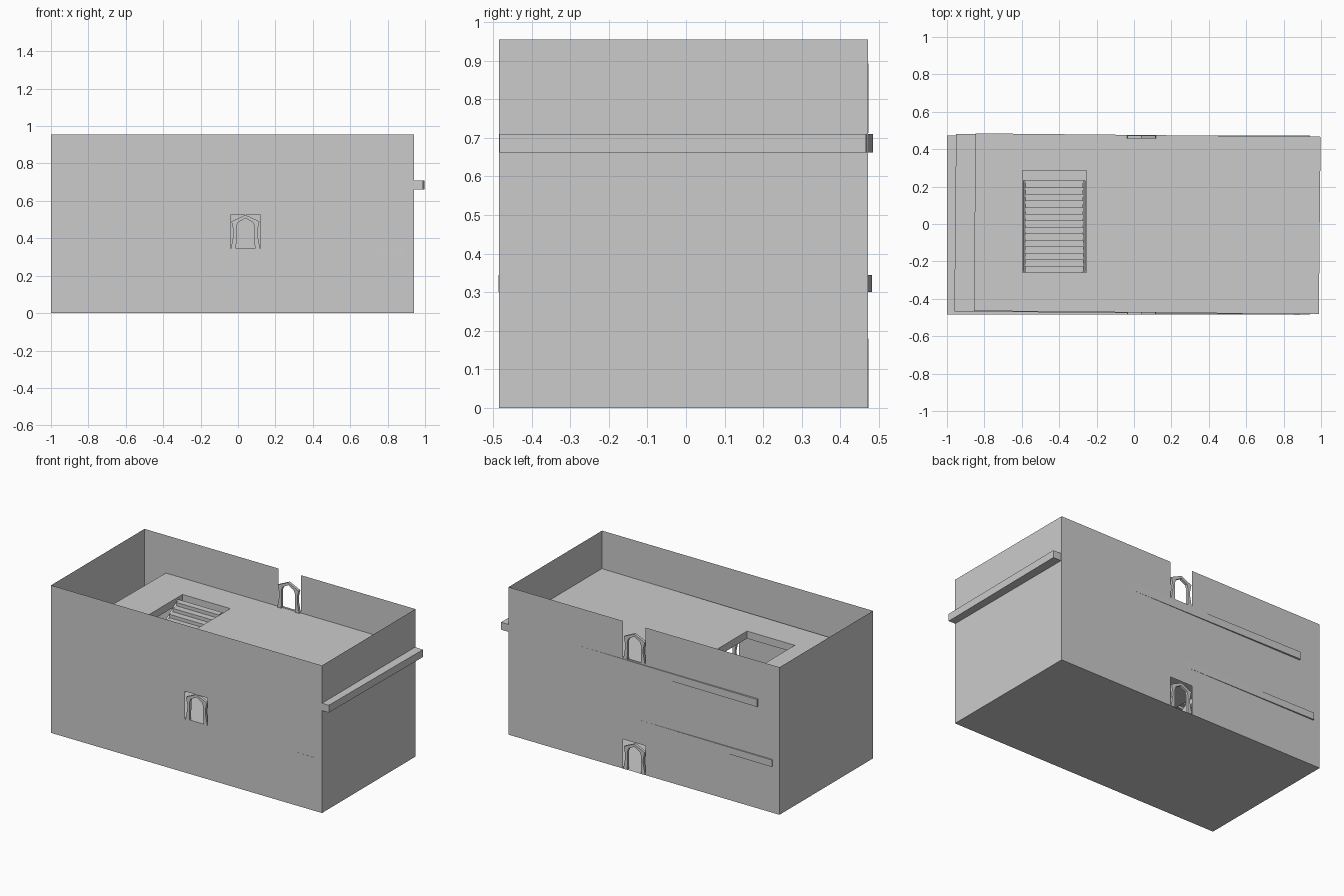
import bpy, bmesh, math
from mathutils import Matrix, Vector

if "Cube" in bpy.data.objects:
    bpy.data.objects.remove(bpy.data.objects["Cube"])

X0, X1, Y0, Y1, H = -1.0, 0.94, -0.484, 0.472, 0.955
DOOR_X = (-0.04, 0.12)
DOOR_H = 0.18
HOLE = (-0.597, -0.255, -0.26, 0.285)   # stair opening x0, x1, y0, y1


def finish(name, bm):
    bmesh.ops.remove_doubles(bm, verts=bm.verts, dist=1e-5)
    me = bpy.data.meshes.new(name)
    bm.to_mesh(me)
    bm.free()
    ob = bpy.data.objects.new(name, me)
    bpy.context.collection.objects.link(ob)
    return ob


def quad(bm, *pts):
    bm.faces.new([bm.verts.new(p) for p in pts])


def box(bm, x0, x1, y0, y1, z0, z1):
    m = Matrix.Translation(((x0 + x1) / 2, (y0 + y1) / 2, (z0 + z1) / 2)) \
        @ Matrix.Diagonal((x1 - x0, y1 - y0, z1 - z0, 1))
    bmesh.ops.create_cube(bm, size=1, matrix=m)


def wall(name, y, openings):
    """Thin wall along x with openings given as (z0, z1) in the door column."""
    bm = bmesh.new()
    xs = [X0, *DOOR_X, X1]
    zs = sorted({0, H, *[z for o in openings for z in o]})
    for i in range(3):
        for a, b in zip(zs, zs[1:]):
            if i == 1 and any(o[0] <= a and b <= o[1] for o in openings):
                continue
            p = [(xs[i], y, a), (xs[i + 1], y, a), (xs[i + 1], y, b), (xs[i], y, b)]
            quad(bm, *(p if y < 0 else p[::-1]))
    return finish(name, bm)


# Outer shell: front and back walls with openings, side walls, base
wall("front_wall", Y0, [(0.345, 0.525)])
wall("back_wall", Y1, [(0, 0.19), (0.72, H)])
bm = bmesh.new()
quad(bm, (X1, Y0, 0), (X1, Y1, 0), (X1, Y1, H), (X1, Y0, H))
quad(bm, (X0, Y1, 0), (X0, Y0, 0), (X0, Y0, H), (X0, Y1, H))
finish("side_walls", bm)
bm = bmesh.new()
quad(bm, (X0, Y0, 0), (X0, Y1, 0), (X1, Y1, 0), (X1, Y0, 0))
finish("base", bm)


def floor_slab(name, x0, x1, y_shift, z0, z1):
    """Slightly skewed floor plate with a stair opening."""
    bm = bmesh.new()
    cx, w, d = (x0 + x1) / 2, x1 - x0, 0.949
    rot = Matrix.Rotation(math.radians(-0.56), 3, 'Z')
    corners = [rot @ Vector((sx * w / 2, sy * d / 2, 0)) + Vector((cx, y_shift, 0))
               for sx, sy in ((-1, -1), (1, -1), (1, 1), (-1, 1))]
    hx0, hx1, hy0, hy1 = HOLE
    hole = [Vector(p) for p in ((hx0, hy0, 0), (hx1, hy0, 0), (hx1, hy1, 0), (hx0, hy1, 0))]
    up = lambda v, z: (v.x, v.y, z)
    for i in range(4):
        a, b, c, e = corners[i], corners[(i + 1) % 4], hole[(i + 1) % 4], hole[i]
        quad(bm, up(a, z1), up(b, z1), up(c, z1), up(e, z1))
        quad(bm, up(b, z0), up(a, z0), up(e, z0), up(c, z0))
        quad(bm, up(a, z0), up(b, z0), up(b, z1), up(a, z1))
        quad(bm, up(c, z0), up(e, z0), up(e, z1), up(c, z1))
    return finish(name, bm)


floor_slab("upper_floor", -0.852, 0.993, 0.001, 0.662, 0.71)
floor_slab("middle_floor", -0.956, 0.889, -0.002, 0.30, 0.345)


def staircase(name, z0, z1, steps=14):
    """Open treads between two sloping side boards, rising to the back."""
    x0, x1, ya, yb = HOLE[0] + 0.004, HOLE[1] - 0.004, -0.255, 0.232
    t = 0.014
    run, rise = (yb - ya) / steps, (z1 - z0) / steps
    bm = bmesh.new()
    for i in range(steps):
        y, z = ya + i * run, z0 + (i + 1) * rise
        box(bm, x0 + t, x1 - t, y - 0.006, y + run, z - 0.009, z)      # tread
        box(bm, x0 + t, x1 - t, y, y + 0.006, z - rise, z - 0.009)     # riser
    for x in (x0, x1 - t):
        prof = [(ya, z0), (ya + 0.05, z0), (yb, z1 - 0.05), (yb, z1), (ya, z0 + 0.03)]
        f = bm.faces.new([bm.verts.new((x, y, z)) for y, z in prof])
        ext = bmesh.ops.extrude_face_region(bm, geom=[f], use_keep_orig=True)
        bmesh.ops.translate(bm, vec=(t, 0, 0), verts=[
            v for v in ext['geom'] if isinstance(v, bmesh.types.BMVert)])
    bmesh.ops.recalc_face_normals(bm, faces=bm.faces)
    return finish(name, bm)


staircase("upper_stairs", 0.345, 0.70)
staircase("lower_stairs", 0.0, 0.335)


def door_frame(name, y0, y1, z):
    """Pointed-arch frame: strip between outer and inner outlines."""
    half_out = [(-0.078, 0), (-0.065, 0.07), (-0.065, 0.10), (-0.075, 0.145)]
    half_in = [(-0.05, 0), (-0.048, 0.08), (-0.048, 0.12), (-0.04, 0.14)]
    mirror = lambda h: [(-x, zz) for x, zz in reversed(h)]
    outer = half_out + [(0, DOOR_H)] + mirror(half_out)
    inner = half_in + [(0, 0.163)] + mirror(half_in)
    cx = sum(DOOR_X) / 2
    P = lambda p, y: (cx + p[0], y, z + p[1])
    bm = bmesh.new()
    for i in range(len(outer) - 1):
        a, b, c, d = outer[i], outer[i + 1], inner[i + 1], inner[i]
        quad(bm, P(a, y0), P(b, y0), P(c, y0), P(d, y0))
        quad(bm, P(a, y1), P(d, y1), P(c, y1), P(b, y1))
        quad(bm, P(a, y0), P(a, y1), P(b, y1), P(b, y0))
        quad(bm, P(d, y0), P(c, y0), P(c, y1), P(d, y1))
    for a, d in ((outer[0], inner[0]), (outer[-1], inner[-1])):
        quad(bm, P(a, y0), P(d, y0), P(d, y1), P(a, y1))
    bmesh.ops.remove_doubles(bm, verts=bm.verts, dist=1e-5)
    bmesh.ops.recalc_face_normals(bm, faces=bm.faces)
    return finish(name, bm)


door_frame("front_door_frame", Y0 + 0.001, Y0 + 0.018, 0.345)
door_frame("back_lower_door_frame", Y1 - 0.016, Y1 + 0.001, 0.0)
door_frame("back_upper_door_frame", Y1 - 0.016, Y1 + 0.001, 0.712)
